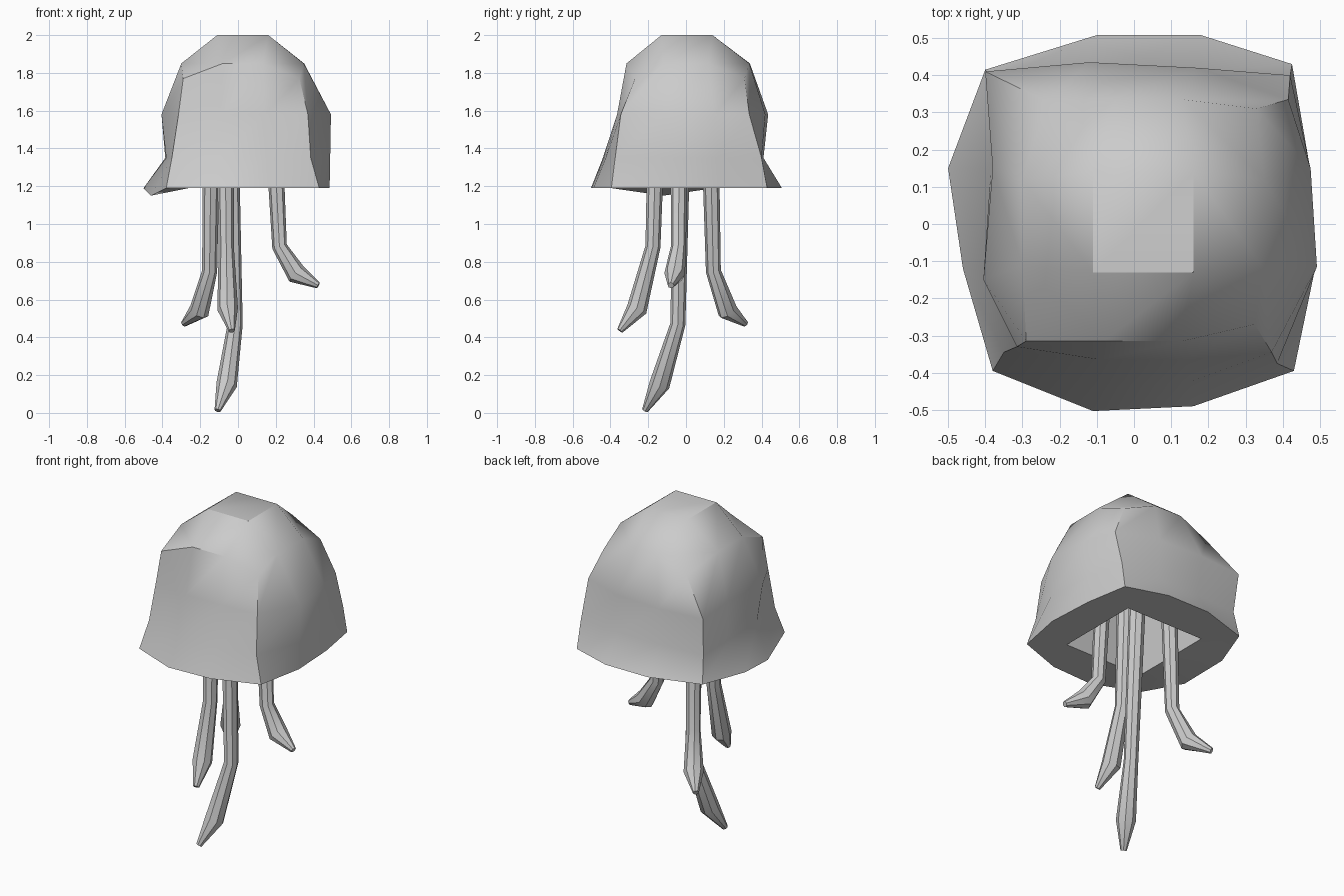
import bpy, bmesh, math
from mathutils import Vector

if "Cube" in bpy.data.objects:
    bpy.data.objects.remove(bpy.data.objects["Cube"])


def make_object(name, bm):
    bmesh.ops.recalc_face_normals(bm, faces=bm.faces[:])
    mesh = bpy.data.meshes.new(name)
    bm.to_mesh(mesh)
    bm.free()
    obj = bpy.data.objects.new(name, mesh)
    bpy.context.collection.objects.link(obj)
    bpy.ops.object.select_all(action='DESELECT')
    obj.select_set(True)
    bpy.context.view_layer.objects.active = obj
    bpy.ops.object.shade_smooth_by_angle(angle=math.radians(38))
    return obj


def bridge(bm, a, b):
    n = len(a)
    for i in range(n):
        bm.faces.new((a[i], a[(i + 1) % n], b[(i + 1) % n], b[i]))


def cap_grid(bm, ring, inner):
    # fill a ring of twelve (three per side) around a central quad
    for s in range(4):
        c = 3 * s
        bm.faces.new((ring[c - 1], ring[c], ring[c + 1], inner[s]))
        bm.faces.new((ring[c + 1], ring[c + 2], inner[(s + 1) % 4], inner[s]))
    bm.faces.new(inner)


# Bell: twelve-point rings from front-left corner, running counter-clockwise
rim = [(-.38, -.395), (-.11, -.503), (.16, -.49), (.43, -.395), (.485, -.115), (.47, .17),
       (.425, .43), (.18, .508), (-.1, .508), (-.4, .415), (-.5, .15), (-.46, -.12)]
low = [(-.35, -.345), (-.1, -.44), (.15, -.425), (.385, -.375), (.488, -.115), (.47, .17),
       (.42, .40), (.17, .41), (-.11, .405), (-.385, .385), (-.385, .15), (-.38, -.13)]
mid = [(-.315, -.33), (-.09, -.365), (.14, -.365), (.37, -.345), (.492, -.115), (.475, .15),
       (.415, .335), (.17, .42), (-.12, .435), (-.4, .41), (-.38, .15), (-.405, -.15)]
brow = [(-.29, -.315), (-.08, -.315), (.13, -.315), (.325, -.27), (.348, -.12), (.35, .12),
        (.33, .31), (.13, .335), (-.05, .338), (-.235, .33), (-.3, .12), (-.3, -.11)]

bm = bmesh.new()
rings = []
for pts, z in ((rim, 1.19), (low, 1.35), (mid, 1.58), (brow, 1.85)):
    rings.append([bm.verts.new((x, y, z)) for x, y in pts])
rings[0][11].co.z = 1.15                       # drooping rim point
for i in (0, 3, 6, 9):
    rings[3][i].co.z = 1.77                    # lower brow corners
for a, b in zip(rings, rings[1:]):
    bridge(bm, a, b)
crown = [bm.verts.new((x, y, 2.0)) for x, y in
         ((-.11, -.13), (.16, -.13), (.16, .14), (-.11, .14))]
cap_grid(bm, rings[3], crown)

# Underside: flat band, then a square hollow
def square_ring(h, z):
    c = [Vector((-h, -h, z)), Vector((h, -h, z)), Vector((h, h, z)), Vector((-h, h, z))]
    return [bm.verts.new(c[s].lerp(c[(s + 1) % 4], k / 3)) for s in range(4) for k in range(3)]

lip = square_ring(.26, 1.19)
roof = square_ring(.23, 1.56)
bridge(bm, rings[0], lip)
bridge(bm, lip, roof)
cap_grid(bm, roof, [bm.verts.new((x * .08, y * .08, 1.58)) for x, y in
                    ((-1, -1), (1, -1), (1, 1), (-1, 1))])
make_object("bell", bm)


# Tentacles: octagonal tubes swept along a path, flaring then tapering to the tip
def tentacle(name, path):
    bm = bmesh.new()
    pts = [Vector(p) for p in path]
    rings = []
    for i, (p, r) in enumerate(zip(pts, (.047, .04, .055, .017))):
        d = (pts[min(i + 1, 3)] - p).normalized() + (p - pts[max(i - 1, 0)]).normalized()
        d.normalize()
        u = d.cross(Vector((0, 1, 0))).normalized()
        v = d.cross(u)
        rings.append([bm.verts.new(p + r * (math.cos(t) * u + math.sin(t) * v))
                      for t in (k * math.tau / 8 for k in range(8))])
    for a, b in zip(rings, rings[1:]):
        bridge(bm, a, b)
    bm.faces.new(rings[0])
    bm.faces.new(rings[-1])
    make_object(name, bm)


tentacle("right_tentacle", [(.185, -.035, 1.57), (.22, -.04, .88), (.31, -.06, .735), (.425, -.08, .675)])
tentacle("left_tentacle", [(-.14, .125, 1.57), (-.15, .145, .75), (-.205, .22, .54), (-.287, .315, .472)])
tentacle("front_tentacle", [(-.07, -.155, 1.57), (-.062, -.175, .88), (-.055, -.26, .55), (-.033, -.35, .435)])
tentacle("long_tentacle", [(-.045, -.02, 1.57), (-.015, -.043, .47), (-.06, -.14, .15), (-.108, -.217, .013)])
